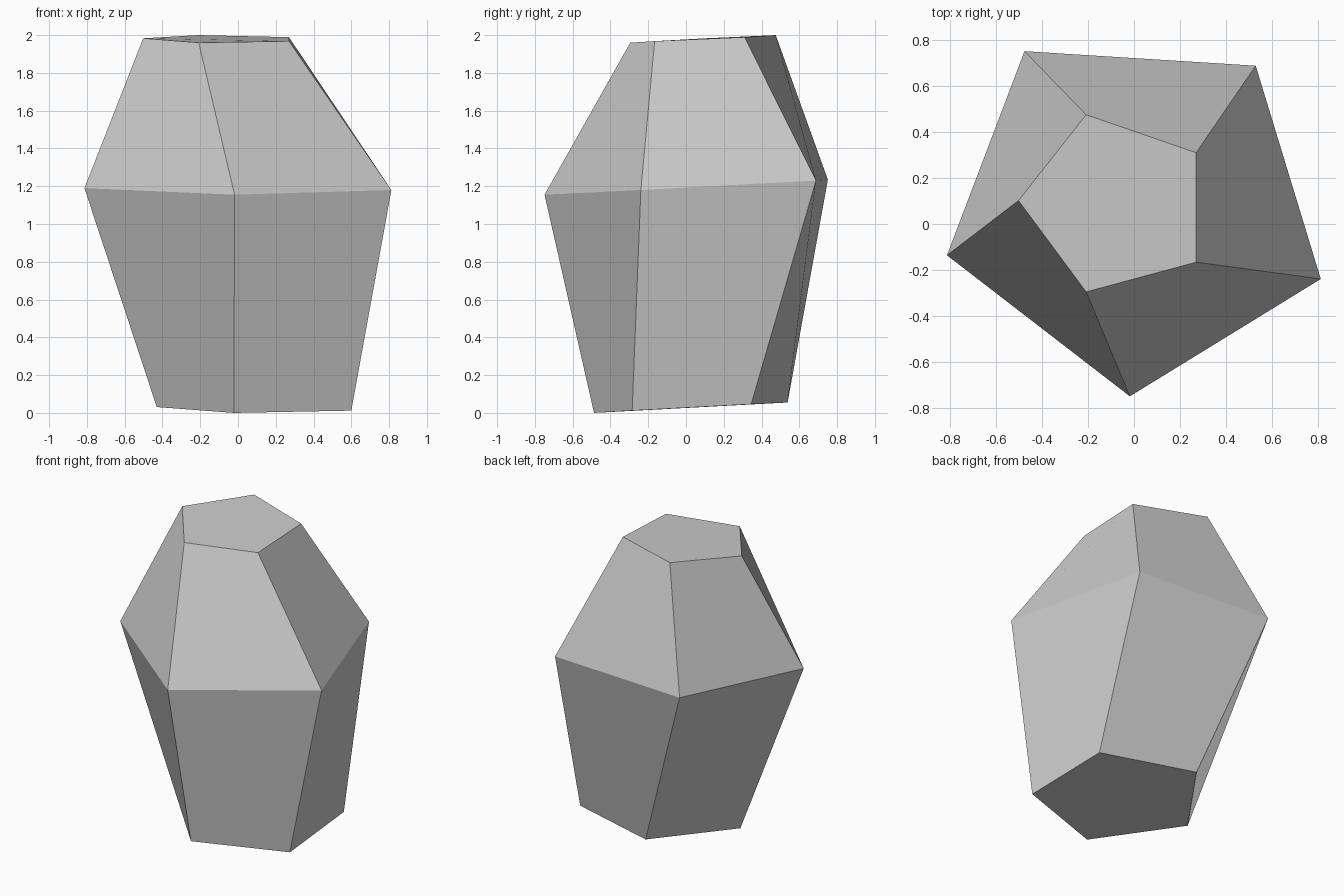
import bpy
import bmesh

old = bpy.data.objects.get("Cube")
if old:
    bpy.data.objects.remove(old, do_unlink=True)

# Plain grey stone
stone = bpy.data.materials.new("light grey stone")
stone.use_nodes = True
grey = (0.6, 0.6, 0.6, 1.0)
stone.diffuse_color = grey
stone.node_tree.nodes["Principled BSDF"].inputs["Base Color"].default_value = grey

# Three tilted five-sided outlines, each counter-clockwise from the front corner
base = [(-0.022, -0.487, 0.0), (0.6, -0.285, 0.012), (0.575, 0.345, 0.046),
        (-0.065, 0.538, 0.055), (-0.43, 0.015, 0.031)]
girdle = [(-0.018, -0.749, 1.155), (0.812, -0.239, 1.18), (0.529, 0.688, 1.23),
          (-0.476, 0.751, 1.235), (-0.813, -0.136, 1.19)]
crown = [(-0.208, -0.295, 1.96), (0.27, -0.166, 1.968), (0.27, 0.31, 1.989),
         (-0.208, 0.475, 2.0), (-0.502, 0.102, 1.983)]

bm = bmesh.new()
rings = [[bm.verts.new(p) for p in ring] for ring in (base, girdle, crown)]
lower, middle, upper = rings

# Twisted side facets, each folding outward from a girdle corner
for i in range(len(middle)):
    j = (i + 1) % len(middle)
    bm.faces.new((middle[i], lower[i], lower[j], middle[j]))
    bm.faces.new((middle[i], middle[j], upper[j], upper[i]))

# Flat ends
bm.faces.new(reversed(lower))
bm.faces.new(upper)

mesh = bpy.data.meshes.new("faceted_stone")
bm.to_mesh(mesh)
bm.free()
mesh.materials.append(stone)
bpy.context.collection.objects.link(bpy.data.objects.new("faceted_stone", mesh))
